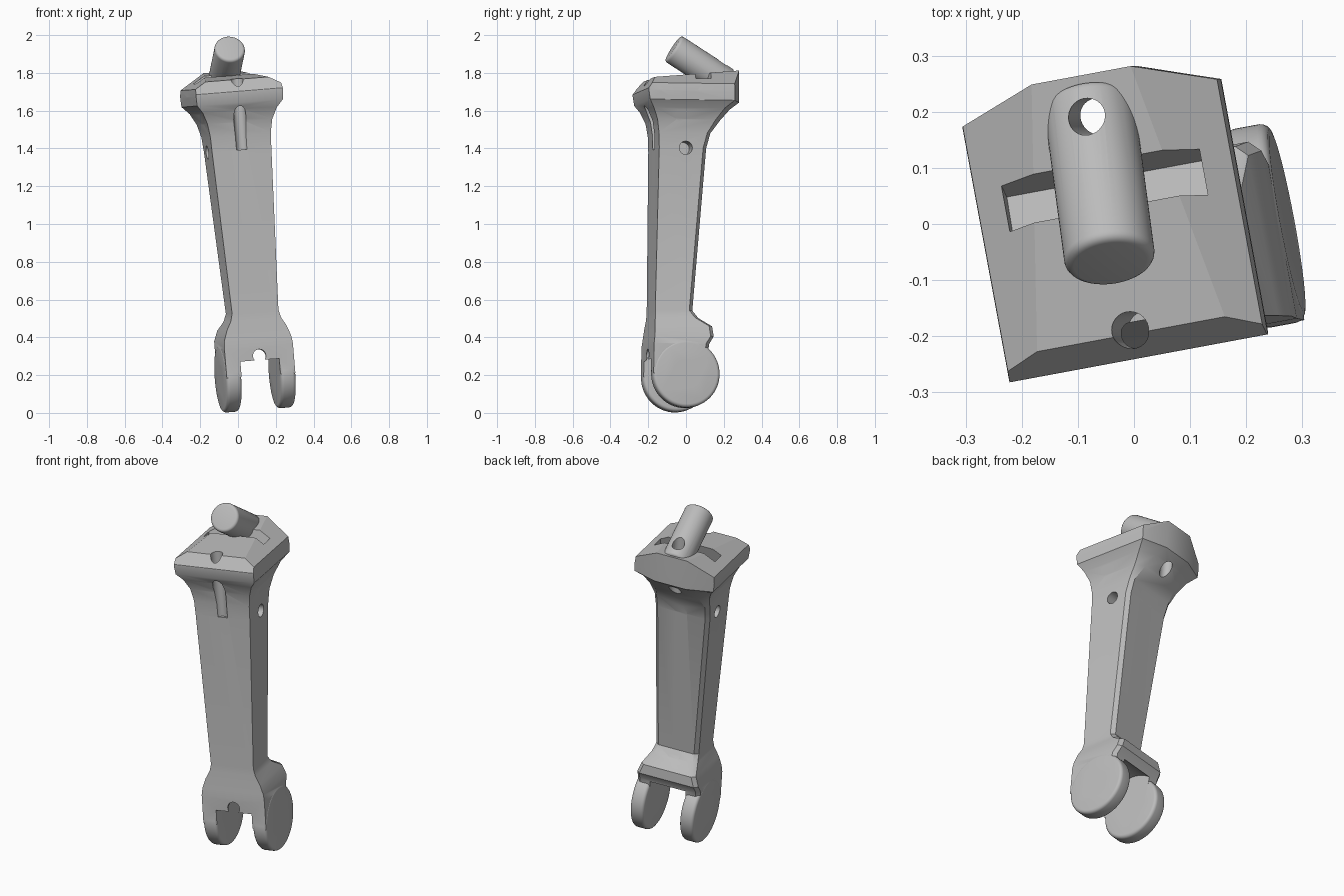
import bpy, bmesh
from math import radians, cos, sin
from mathutils import Matrix, Vector

cube = bpy.data.objects.get("Cube")
if cube:
    bpy.data.objects.remove(cube, do_unlink=True)

metal = bpy.data.materials.new("grey_metal")
metal.use_nodes = True
GREY = (0.5, 0.5, 0.5, 1)
metal.diffuse_color = GREY
metal.node_tree.nodes["Principled BSDF"].inputs["Base Color"].default_value = GREY


def make_object(name, bm):
    bmesh.ops.recalc_face_normals(bm, faces=bm.faces)
    mesh = bpy.data.meshes.new(name)
    bm.to_mesh(mesh)
    bm.free()
    mesh.materials.append(metal)
    obj = bpy.data.objects.new(name, mesh)
    bpy.context.collection.objects.link(obj)
    return obj


def rod(name, start, end, radius, bevel=0, sides=48):
    """Cylinder between two points, optionally with rounded rims."""
    start, end = Vector(start), Vector(end)
    axis = end - start
    bm = bmesh.new()
    bmesh.ops.create_cone(bm, cap_ends=True, segments=sides, radius1=radius,
                          radius2=radius, depth=axis.length)
    if bevel:
        rims = [e for e in bm.edges if abs(e.verts[0].co.z - e.verts[1].co.z) < 1e-4]
        bmesh.ops.bevel(bm, geom=rims, offset=bevel, segments=4, profile=0.5,
                        affect='EDGES')
    turn = axis.to_track_quat('Z', 'Y').to_matrix().to_4x4()
    bm.transform(Matrix.Translation((start + end) / 2) @ turn)
    return make_object(name, bm)


def box(name, centre, size, tilt=0):
    bm = bmesh.new()
    bmesh.ops.create_cube(bm, size=1)
    bm.transform(Matrix.Translation(centre) @ Matrix.Rotation(tilt, 4, 'X')
                 @ Matrix.Diagonal((*size, 1)))
    return make_object(name, bm)


def combine(target, other, operation):
    """Apply a boolean and discard the helper."""
    other.hide_render = True
    mod = target.modifiers.new("combine", 'BOOLEAN')
    mod.operation, mod.object, mod.solver = operation, other, 'EXACT'
    bpy.context.view_layer.objects.active = target
    bpy.ops.object.modifier_apply(modifier=mod.name)
    bpy.data.objects.remove(other, do_unlink=True)


# Shaft, clevis bridge and flared head: height, half width, front, back
ROWS = [
    (0, .185, -.178, .1), (.16, .185, -.175, .125), (.2, .18, -.17, .15),
    (.255, .16, -.165, .145), (.3, .135, -.16, .075), (.34, .125, -.158, .045),
    (1.2, .16, -.143, .113), (1.28, .163, -.145, .135), (1.35, .175, -.155, .19),
    (1.41, .2, -.18, .245), (1.45, .232, -.205, .3), (1.5, .235, -.213, .3),
    (1.7, .215, -.213, .3),
]
bm = bmesh.new()
rings = []
for w, half, front, back in ROWS:
    t = min(max((w - 1.28) / .17, 0), 1)
    corner = .02 + .03 * t
    flat = (half - .02) * (1 - t) + .09 * t
    right = [(half, front), (half, back - corner), (flat, back)]
    left = [(-u, v) for u, v in reversed(right)]
    rings.append([bm.verts.new((u, v, w)) for u, v in right + left])
for low, high in zip(rings, rings[1:]):
    for i in range(6):
        j = (i + 1) % 6
        bm.faces.new((low[i], low[j], high[j], high[i]))
bm.faces.new(rings[0])
bm.faces.new(rings[-1])

# Sloped roof of the head
PLANES = [((.09, 0, 1.62), (.5, 0, .86)), ((-.09, 0, 1.62), (-.5, 0, .86)),
          ((0, -.213, 1.51), (0, -.82, .57)), ((0, .3, 1.62), (0, -.1, 1))]
for point, normal in PLANES:
    geom = bm.verts[:] + bm.edges[:] + bm.faces[:]
    bmesh.ops.bisect_plane(bm, geom=geom, plane_co=point, plane_no=normal,
                           clear_outer=True)
    bmesh.ops.holes_fill(bm, edges=[e for e in bm.edges if e.is_boundary], sides=0)
body = make_object("link_body", bm)

# Saddle groove and cross channel in the head
combine(body, rod("saddle", (-.4, -.05, 1.6), (.4, -.05, 1.6), .14, sides=64), 'DIFFERENCE')
combine(body, box("channel", (0, .1, 1.6), (.36, .08, .2), radians(-15)), 'DIFFERENCE')

# Clevis lugs, with the round clearance between them
combine(body, rod("clearance", (-.105, 0, 0), (.105, 0, 0), .195, sides=64), 'DIFFERENCE')
for side in (-1, 1):
    lug = rod("lug", (side * .105, 0, 0), (side * .187, 0, 0), .18, .018, 64)
    combine(body, lug, 'UNION')

# Slanted peg
tilt = radians(32)
tip = Vector((0, -.04, 1.74))
combine(body, rod("peg", tip, tip + .34 * Vector((0, cos(tilt), -sin(tilt))),
                  .081, .016), 'UNION')

# Drilled holes: start, end, radius
HOLES = [
    ((-.4, 0, 0), (.4, 0, 0), .075),
    ((0, -.16, 1.2), (0, -.163, 1.8), .033),
    ((0, .225, 1.2), (0, .225, 1.85), .033),
    ((0, -.4, 1.21), (0, .4, 1.21), .035),
    ((0, -.4, .105), (0, -.1, .105), .035),
    ((0, .12, .4), (0, .02, .25), .033),
]
for side in (-1, 1):
    HOLES.append(((side * .3, 0, 1.2), (side * .07, 0, 1.2), .035))
    HOLES.append(((side * .3, -.03, 1.37), (side * .07, -.03, 1.37), .03))
for start, end, radius in HOLES:
    combine(body, rod("drill", start, end, radius, sides=32), 'DIFFERENCE')

# Lean and turn the whole link
body.data.transform(Matrix.Translation((.09, -.03, .195))
                    @ Matrix.Rotation(radians(-4.6), 4, 'Y')
                    @ Matrix.Rotation(radians(10.5), 4, 'Z'))
bpy.ops.object.select_all(action='DESELECT')
body.select_set(True)
bpy.context.view_layer.objects.active = body
bpy.ops.object.shade_smooth_by_angle(angle=radians(28))
